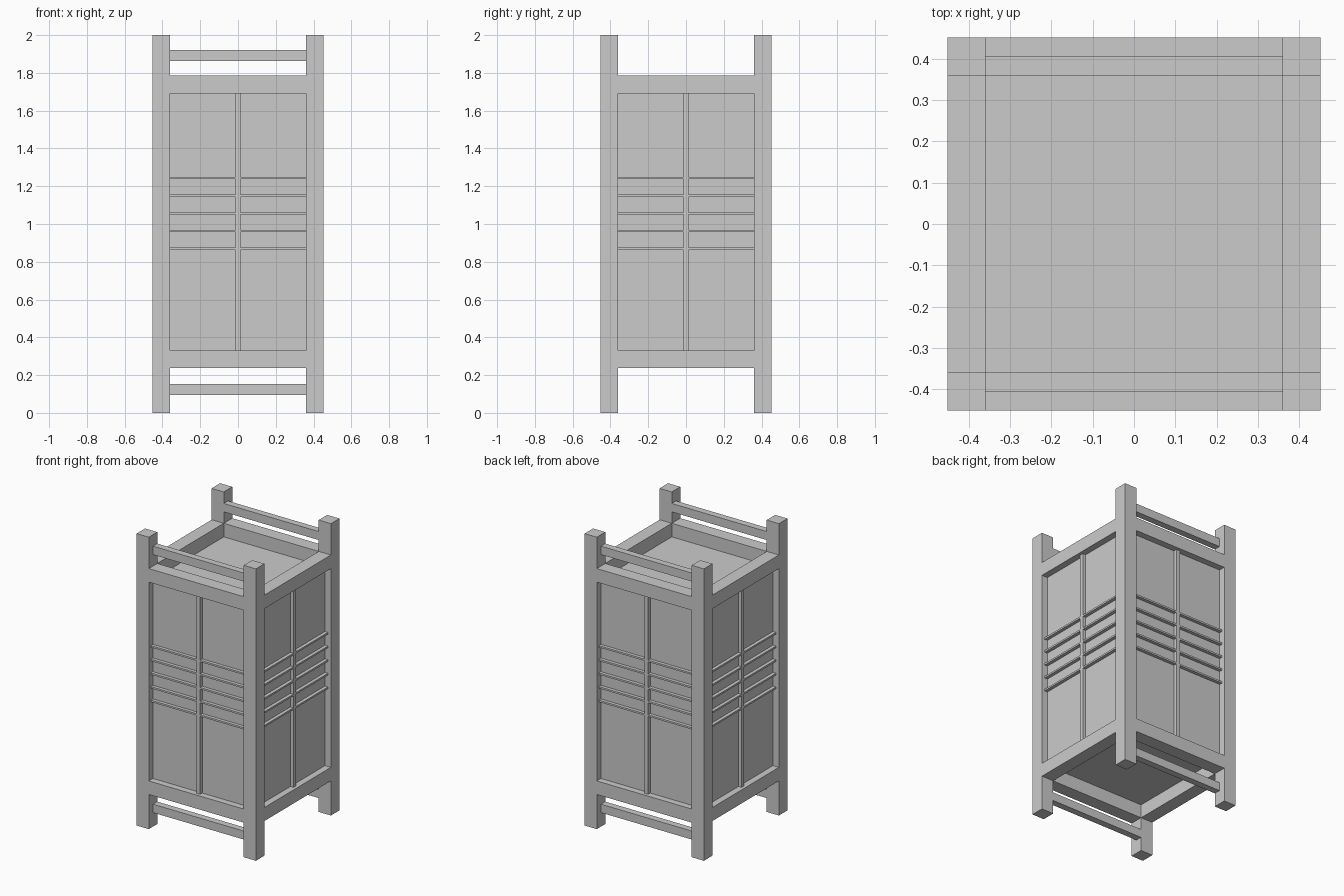
import bpy
from math import radians
from mathutils import Matrix, Vector

if "Cube" in bpy.data.objects:
    bpy.data.objects.remove(bpy.data.objects["Cube"])

OUT, INN = 0.452, 0.36        # outer and inner faces of the frame
PANEL, GRID = 0.407, 0.43     # recessed panel plane and lattice face


def box(name, x, y, z, turn=0):
    """Box from (min, max) ranges, turned about the z axis by whole degrees."""
    size = Vector((x[1] - x[0], y[1] - y[0], z[1] - z[0]))
    mid = Vector((sum(x) / 2, sum(y) / 2, sum(z) / 2))
    bpy.ops.mesh.primitive_cube_add(size=1)
    ob = bpy.context.object
    ob.name = name
    ob.data.transform(Matrix.Rotation(radians(turn), 4, 'Z')
                      @ Matrix.Translation(mid)
                      @ Matrix.Diagonal((*size, 1)))
    return ob


# Closed body whose sides are the recessed panels
box("panel_body", (-PANEL, PANEL), (-PANEL, PANEL), (0.33, 1.692))

for i, side in enumerate(("front", "right", "back", "left")):
    a = 90 * i
    # Corner post
    box(side + "_corner_post", (-OUT, -INN), (-OUT, -INN), (0, 2), a)
    # Wide rails above and below the panel
    box(side + "_lower_rail", (-INN, INN), (-OUT, -INN), (0.237, 0.33), a)
    box(side + "_upper_rail", (-INN, INN), (-OUT, -INN), (1.692, 1.785), a)
    # Lattice: one upright and five slats
    box(side + "_mullion", (-0.014, 0.014), (-GRID, -PANEL), (0.33, 1.692), a)
    for k in range(5):
        z = 0.869 + 0.0935 * k
        for s, x in (("left", (-INN, -0.014)), ("right", (0.014, INN))):
            box(f"{side}_slat_{s}", x, (-GRID, -PANEL), (z - 0.006, z + 0.006), a)
    # Thin stretcher bars on the front and back only
    if i % 2 == 0:
        box(side + "_bottom_bar", (-INN, INN), (-0.406, -INN), (0.095, 0.153), a)
        box(side + "_top_bar", (-INN, INN), (-0.406, -INN), (1.863, 1.921), a)
